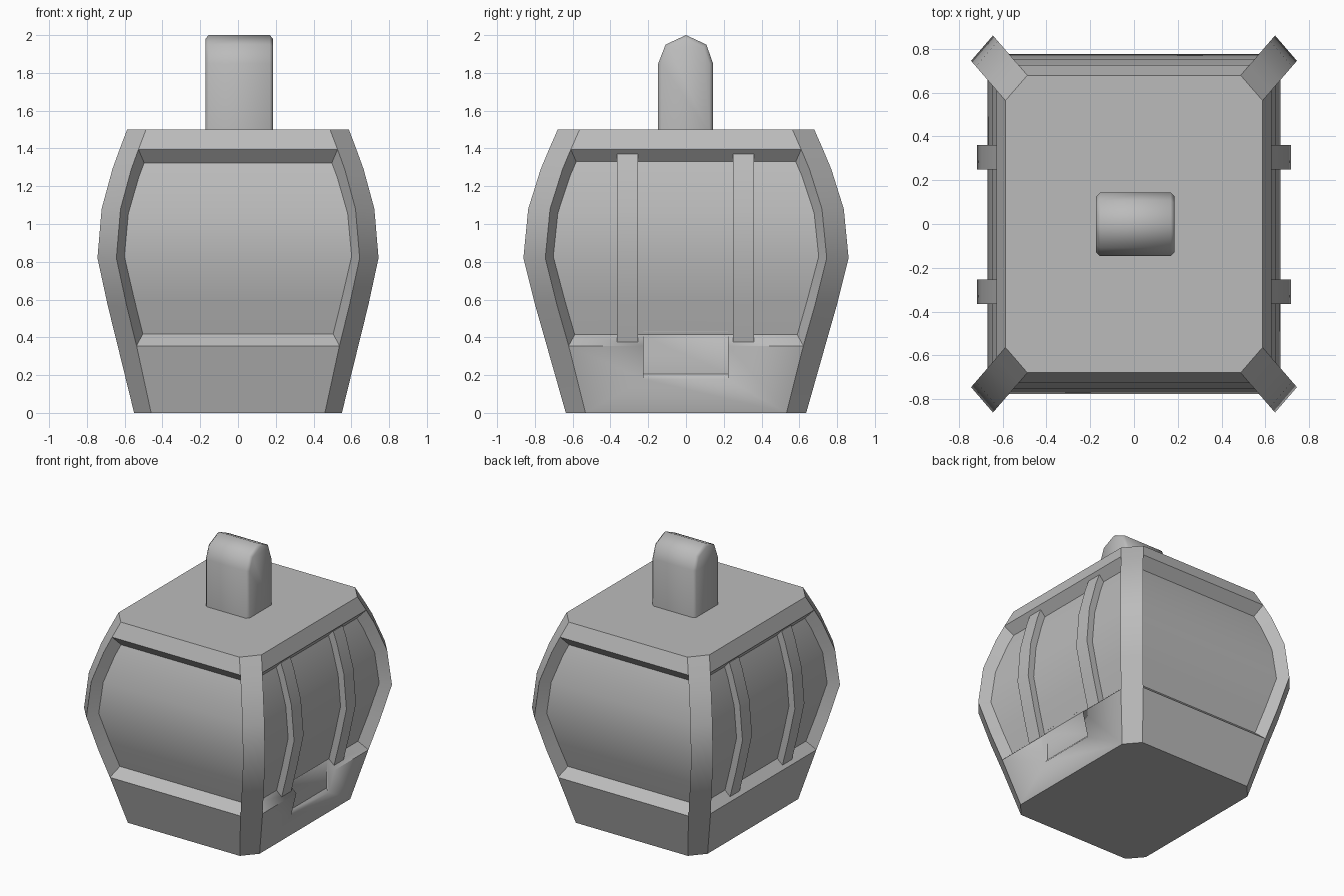
import bpy, bmesh, math
from mathutils import Vector

if "Cube" in bpy.data.objects:
    bpy.data.objects.remove(bpy.data.objects["Cube"])

grey = bpy.data.materials.new("plain_grey")
grey.use_nodes = True
COLOUR = (0.5, 0.5, 0.5, 1)
grey.diffuse_color = COLOUR
grey.node_tree.nodes["Principled BSDF"].inputs["Base Color"].default_value = COLOUR

# Half width of the cabin at each height; depth follows the same curve
CURVE = [(0, .55), (.355, .637), (.57, .69), (.82, .744),
         (1.08, .722), (1.29, .665), (1.395, .627), (1.5, .587)]
DEPTH = 1.157
SILL, HEAD = .355, 1.395


def half_width(z):
    for (z0, w0), (z1, w1) in zip(CURVE, CURVE[1:]):
        if z <= z1:
            return w0 + (w1 - w0) * (z - z0) / (z1 - z0)


def finish(name, bm, angle=30):
    bmesh.ops.recalc_face_normals(bm, faces=bm.faces)
    mesh = bpy.data.meshes.new(name)
    bm.to_mesh(mesh)
    bm.free()
    obj = bpy.data.objects.new(name, mesh)
    mesh.materials.append(grey)
    bpy.context.collection.objects.link(obj)
    smooth(obj, angle)
    return obj


def smooth(obj, angle=30):
    bpy.ops.object.select_all(action='DESELECT')
    obj.select_set(True)
    bpy.context.view_layer.objects.active = obj
    bpy.ops.object.shade_smooth_by_angle(angle=math.radians(angle))


def prism(bm, points, along):
    """Extrude a closed outline of 3D points by a vector."""
    face = bm.faces.new([bm.verts.new(p) for p in points])
    moved = bmesh.ops.extrude_face_region(bm, geom=[face], use_keep_orig=True)["geom"]
    bmesh.ops.translate(bm, vec=Vector(along),
                        verts=[v for v in moved if isinstance(v, bmesh.types.BMVert)])


# Cabin shell: stacked eight-sided rings with flat corner posts
bm = bmesh.new()
rings = []
for z, w in CURVE:
    c = .1 if z else .09
    quarter = [(w, w - c), (w - c, w)]
    ring = []
    for turn in range(4):
        for x, y in quarter:
            for _ in range(turn):
                x, y = -y, x
            ring.append(bm.verts.new((x, y * DEPTH, z)))
    rings.append(ring)
panels = {}
for low, high in zip(rings, rings[1:]):
    for i in range(8):
        j = (i + 1) % 8
        face = bm.faces.new((low[i], low[j], high[j], high[i]))
        if i % 2 and low[0].co.z >= SILL - .01 and high[0].co.z <= HEAD + .01:
            panels.setdefault(i, []).append(face)
bm.faces.new(rings[-1])
bm.faces.new(rings[0][::-1])
bmesh.ops.recalc_face_normals(bm, faces=bm.faces)

# Recessed panel on each of the four sides
for i, faces in panels.items():
    bmesh.ops.inset_region(bm, faces=faces, thickness=.042,
                           depth=-.085 if i in (1, 5) else -.076,
                           use_even_offset=True, use_boundary=True)
cabin = finish("cabin", bm)

# Doorway notch through the sill on one side
bm = bmesh.new()
outline = [(.57, .205), (.614, .155), (.8, .155), (.8, .43), (.577, .43)]
prism(bm, [(x, -.225, z) for x, z in outline], (0, .447, 0))
cutter = finish("notch_cutter", bm)
cutter.hide_render = True
cut = cabin.modifiers.new("notch", 'BOOLEAN')
cut.operation, cut.solver, cut.object = 'DIFFERENCE', 'EXACT', cutter
smooth(cabin)
bpy.ops.object.modifier_move_to_index(modifier="notch", index=0)
bpy.ops.object.modifier_apply(modifier="notch")
bpy.data.objects.remove(cutter)

# Curved door rails, two on each side
heights = [.37, .57, .82, 1.08, 1.29, 1.37]
for side, label in ((1, "left"), (-1, "right")):
    for y, place in ((-.31, "front"), (.305, "back")):
        bm = bmesh.new()
        outer = [(side * (half_width(z) - .027), y - .056, z) for z in heights]
        inner = [(side * (half_width(z) - .11), y - .056, z) for z in reversed(heights)]
        prism(bm, outer + inner, (0, .112, 0))
        finish(f"{label}_{place}_rail", bm)

# Hanger block on the roof with a peaked top and rounded edges
bm = bmesh.new()
gable = [(-.147, 1.48), (.143, 1.48), (.143, 1.85), (.108, 1.95),
         (0, 2), (-.108, 1.95), (-.147, 1.85)]
prism(bm, [(-.173, y, z) for y, z in gable], (.359, 0, 0))
bmesh.ops.recalc_face_normals(bm, faces=bm.faces)
ends = [e for e in bm.edges
        if abs(e.verts[0].co.x - e.verts[1].co.x) < .001 and min(v.co.z for v in e.verts) < 1.99
        and max(v.co.z for v in e.verts) > 1.5]
bmesh.ops.bevel(bm, geom=ends, offset=.018, segments=1, affect='EDGES')
finish("hanger", bm, 60)
